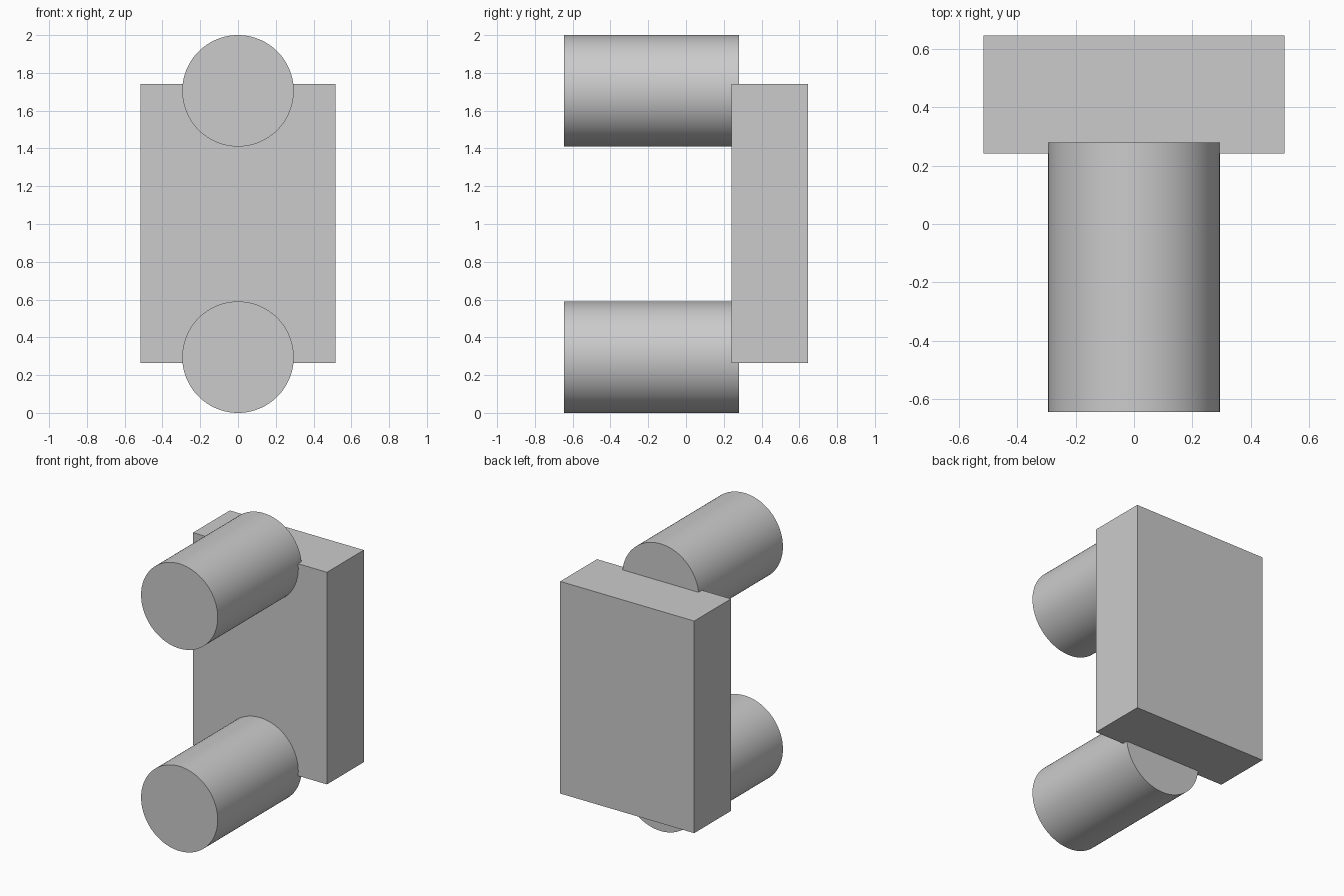
import bpy
import math

if "Cube" in bpy.data.objects:
    bpy.data.objects.remove(bpy.data.objects["Cube"])

R = 0.295                      # peg radius
Y_FRONT, Y_BACK = -0.645, 0.28  # peg extent


def add_box(name, lo, hi):
    centre = [(a + b) / 2 for a, b in zip(lo, hi)]
    bpy.ops.mesh.primitive_cube_add(size=1, location=centre)
    ob = bpy.context.object
    ob.name = name
    ob.scale = [b - a for a, b in zip(lo, hi)]
    bpy.ops.object.transform_apply(location=False, rotation=False, scale=True)
    return ob


def add_peg(name, z):
    bpy.ops.mesh.primitive_cylinder_add(
        vertices=96, radius=R, depth=Y_BACK - Y_FRONT,
        location=(0, (Y_FRONT + Y_BACK) / 2, z), rotation=(math.pi / 2, 0, 0))
    ob = bpy.context.object
    ob.name = name
    bpy.ops.object.shade_smooth_by_angle(angle=math.radians(30))
    return ob


# Upright back plate
add_box("back_plate", (-0.516, 0.242, 0.263), (0.516, 0.647, 1.74))

# Two round pegs sunk slightly into the plate
add_peg("lower_peg", R)
add_peg("upper_peg", 2 - R)
